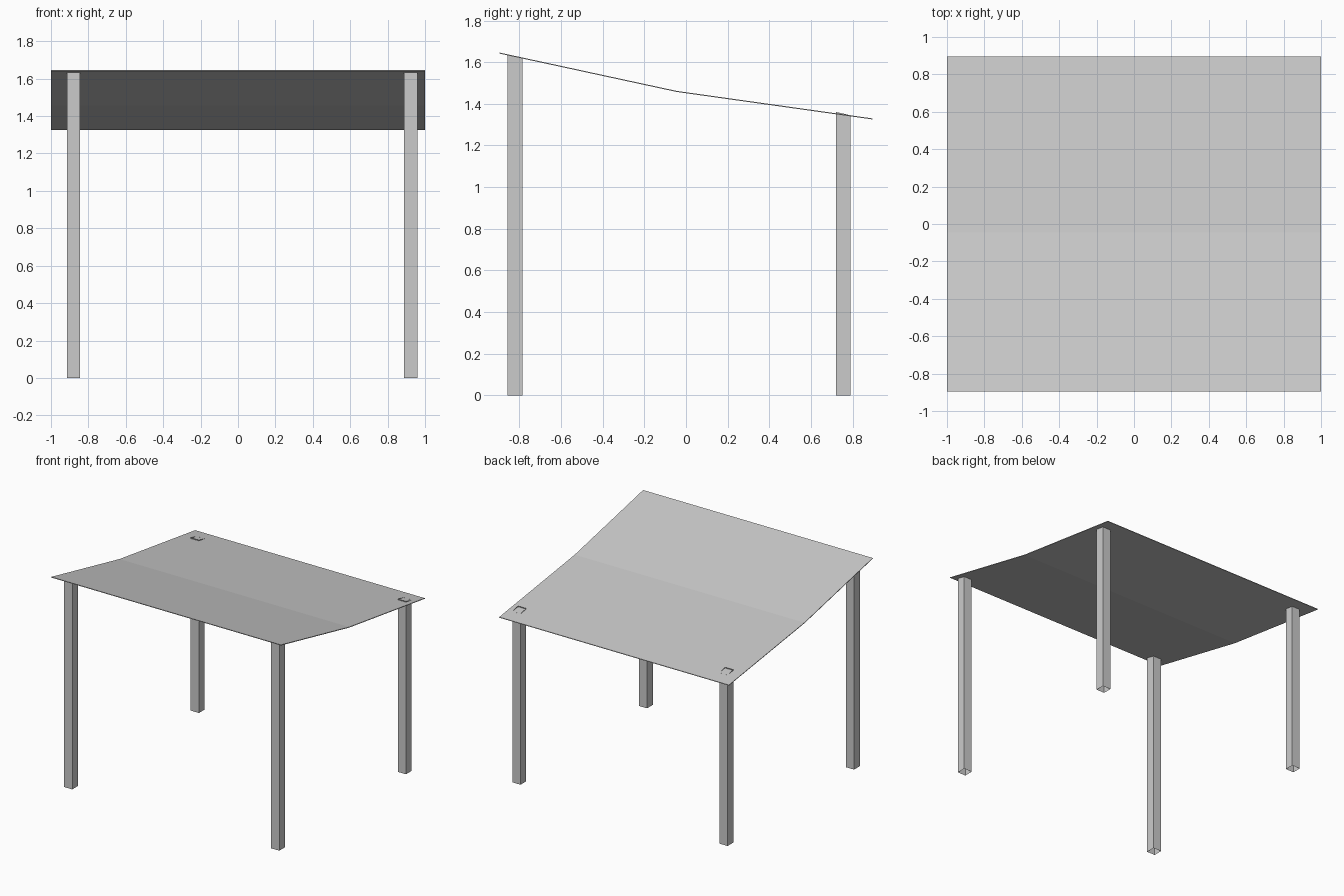
import bpy

if "Cube" in bpy.data.objects:
    bpy.data.objects.remove(bpy.data.objects["Cube"])

def make(name, verts, faces):
    me = bpy.data.meshes.new(name)
    me.from_pydata(verts, [], faces)
    me.update()
    ob = bpy.data.objects.new(name, me)
    bpy.context.scene.collection.objects.link(ob)
    return ob

# Roof: thin sheet with one shallow bend, extruded along x
top = [(-0.895, 1.646), (-0.045, 1.462), (0.895, 1.33)]
t = 0.005
profile = top + [(y, z - t) for y, z in reversed(top)]
n = len(profile)
verts = [(x, y, z) for x in (-1, 1) for y, z in profile]
faces = [(i, i + n, (i + 1) % n + n, (i + 1) % n) for i in range(n)]
# end caps, split at the bend
for o in (0, n):
    for q in ((0, 1, 4, 5), (1, 2, 3, 4)):
        q = [o + k for k in q]
        faces.append(q if o == 0 else q[::-1])
make("roof_sheet", verts, faces)

# Posts: open square tubes with tops cut to the roof slope
def post(name, x0, x1, y0, y1, z0, z1):
    ring = [(x0, y0, z0), (x1, y0, z0), (x1, y1, z1), (x0, y1, z1)]
    v = [(x, y, 0) for x, y, _ in ring] + ring
    make(name, v, [(i, (i + 1) % 4, (i + 1) % 4 + 4, i + 4) for i in range(4)])

for side, x0 in (("left", -0.915), ("right", 0.888)):
    post("front_post_" + side, x0, x0 + 0.071, -0.856, -0.784, 1.633, 1.617)
    post("back_post_" + side, x0, x0 + 0.071, 0.719, 0.790, 1.361, 1.345)
